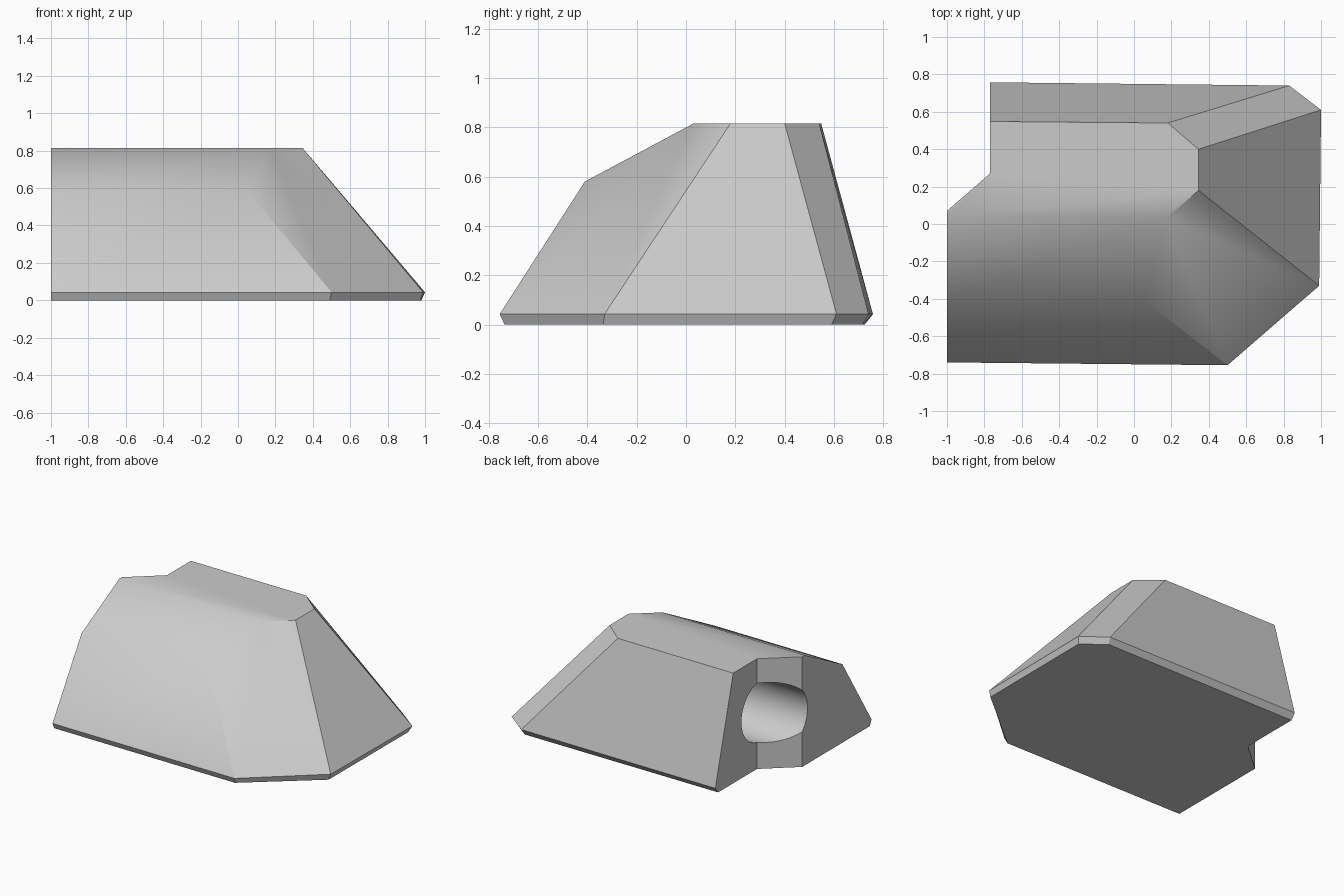
import bpy, bmesh, math
from mathutils import Matrix, Vector

cube = bpy.data.objects.get("Cube")
if cube:
    bpy.data.objects.remove(cube, do_unlink=True)

GREY = (0.6, 0.6, 0.6, 1.0)
mat = bpy.data.materials.new("light_grey")
mat.use_nodes = True
mat.diffuse_color = GREY
mat.node_tree.nodes["Principled BSDF"].inputs["Base Color"].default_value = GREY


def make_object(name, bm):
    bmesh.ops.recalc_face_normals(bm, faces=bm.faces[:])
    mesh = bpy.data.meshes.new(name)
    bm.to_mesh(mesh)
    bm.free()
    mesh.materials.append(mat)
    obj = bpy.data.objects.new(name, mesh)
    bpy.context.scene.collection.objects.link(obj)
    return obj


# Sloped body: cross-section (y, z) at the open end, and where each edge ends (x, y)
RIM, TOP = 0.043, 0.815
section = [(-0.72, 0), (-0.74, RIM), (-0.40, 0.58), (0.04, TOP),
           (0.55, TOP), (0.76, RIM), (0.725, 0)]
ends = [(0.49, -0.735), (0.5, -0.755), (0.055, -0.41), (0.17, 0.03),
        (0.18, 0.54), (0.83, 0.74), (0.82, 0.715)]
bm = bmesh.new()
L = [bm.verts.new((-1, y, z)) for y, z in section]
R = [bm.verts.new((x, y, z)) for (x, y), (_, z) in zip(ends, section)]
# Corners of the sloped end face: top, rim, bottom
t0, t1 = [bm.verts.new((0.345, y, TOP)) for y in (0.18, 0.40)]
w0, w1 = bm.verts.new((0.99, -0.33, RIM)), bm.verts.new((1, 0.61, RIM))
b0, b1 = bm.verts.new((0.975, -0.335, 0)), bm.verts.new((0.98, 0.59, 0))

for i in (0, 1, 2, 4, 5):
    bm.faces.new((L[i], L[i + 1], R[i + 1], R[i]))
for loop in (
    L[::-1],                                # open end wall
    [L[3], L[4], R[4], t1, t0, R[3]],       # top
    [L[6], L[0], R[0], b0, b1, R[6]],       # underside
    [R[1], w0, t0, R[3], R[2]],             # front chamfer
    [w0, w1, t1, t0],                       # sloped end
    [w1, R[5], R[4], t1],                   # back chamfer
    [R[0], b0, w0, R[1]], [b0, b1, w1, w0], [b1, R[6], R[5], w1],  # rim
):
    bm.faces.new(loop)
body = make_object("wedge_body", bm)

# Notch cutter for the stepped end wall
bm = bmesh.new()
outline = [(-0.77, 0.27), (-1.2, -0.104), (-1.2, 1), (-0.77, 1)]
base = bm.faces.new([bm.verts.new((x, y, -0.2)) for x, y in outline])
lift = bmesh.ops.extrude_face_region(bm, geom=[base])
bmesh.ops.translate(bm, vec=Vector((0, 0, 1.3)),
                    verts=[v for v in lift["geom"] if isinstance(v, bmesh.types.BMVert)])
notch = make_object("notch_cutter", bm)

# Round blind bore along x
bm = bmesh.new()
place = Matrix.Translation((-0.6, 0.23, 0.415)) @ Matrix.Rotation(math.pi / 2, 4, "Y")
bmesh.ops.create_cone(bm, cap_ends=True, segments=48, radius1=0.222,
                      radius2=0.222, depth=1.3, matrix=place)
bore = make_object("bore_cutter", bm)

bpy.ops.object.select_all(action="DESELECT")
body.select_set(True)
bpy.context.view_layer.objects.active = body
for cutter in (notch, bore):
    cutter.hide_render = True
    mod = body.modifiers.new(cutter.name, "BOOLEAN")
    mod.operation = "DIFFERENCE"
    mod.solver = "EXACT"
    mod.object = cutter
    bpy.ops.object.modifier_apply(modifier=mod.name)
    bpy.data.objects.remove(cutter, do_unlink=True)

bpy.ops.object.shade_smooth_by_angle(angle=math.radians(30))
